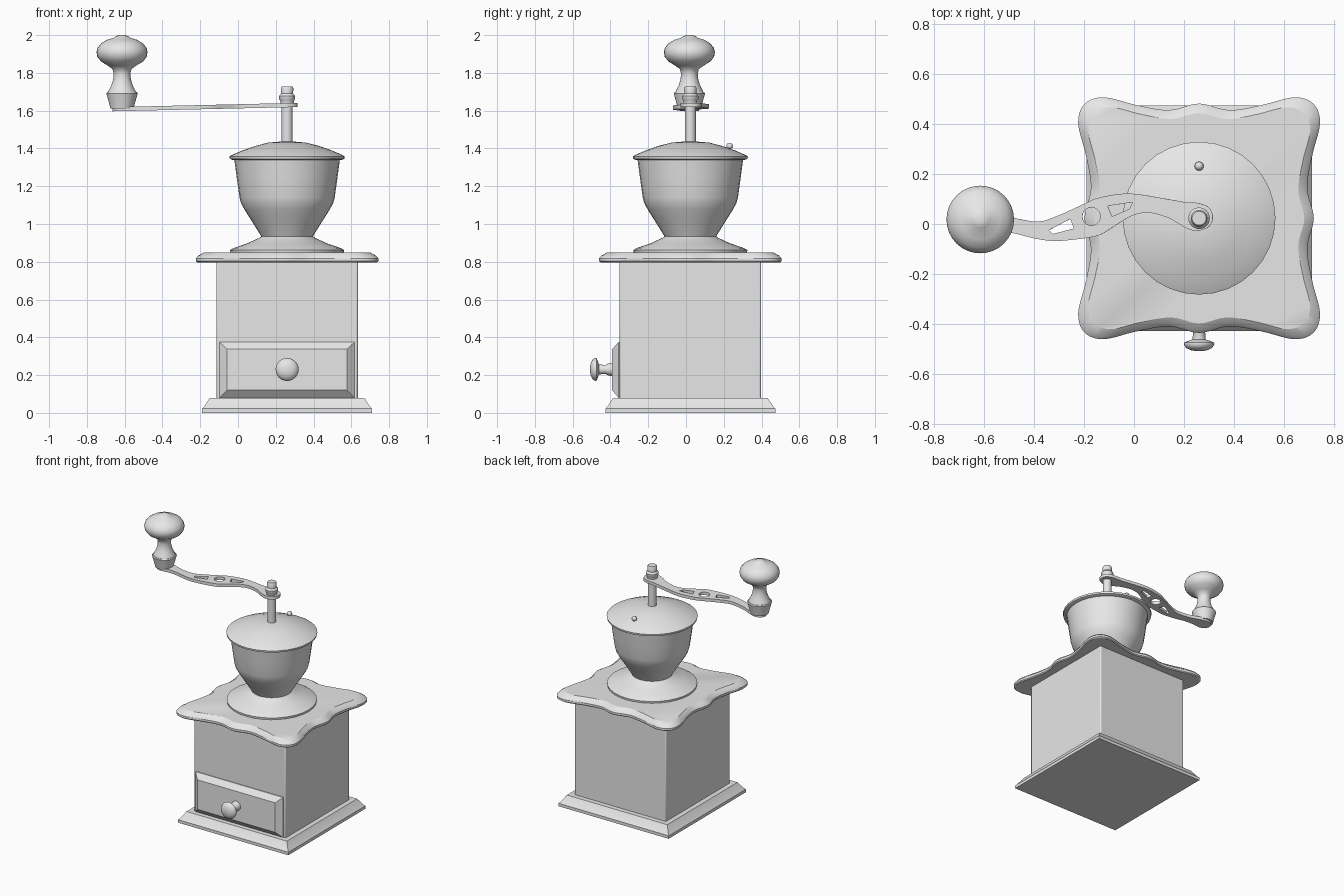
import bpy, bmesh, math
from mathutils import Vector

if "Cube" in bpy.data.objects:
    bpy.data.objects.remove(bpy.data.objects["Cube"], do_unlink=True)

CX, CY = 0.26, 0.023          # axis of the body
HX, HY = -0.614, 0.018        # axis of the crank handle

grey = bpy.data.materials.new("light_grey")
grey.use_nodes = True
grey.diffuse_color = (0.8, 0.8, 0.8, 1)
grey.node_tree.nodes["Principled BSDF"].inputs["Base Color"].default_value = (0.8, 0.8, 0.8, 1)


def finish(name, mesh, loc, rot=(0, 0, 0), angle=32):
    mesh.name = name
    mesh.materials.clear()
    mesh.materials.append(grey)
    mesh.shade_smooth()
    mesh.set_sharp_from_angle(angle=math.radians(angle))
    ob = bpy.data.objects.new(name, mesh)
    ob.location, ob.rotation_euler = loc, rot
    bpy.context.scene.collection.objects.link(ob)
    return ob


def loft(name, outline, profile, loc=(CX, CY, 0), rot=(0, 0, 0), angle=32):
    """Stack scaled copies of an outline; profile holds (scale, height)."""
    bm = bmesh.new()
    rings = [[bm.verts.new((x * s, y * s, z)) for x, y in outline] for s, z in profile]
    n = len(outline)
    for a, b in zip(rings, rings[1:]):
        for i in range(n):
            j = (i + 1) % n
            bm.faces.new((a[i], a[j], b[j], b[i]))
    bm.faces.new(rings[0][::-1])
    bm.faces.new(rings[-1])
    bmesh.ops.recalc_face_normals(bm, faces=bm.faces)
    mesh = bpy.data.meshes.new(name)
    bm.to_mesh(mesh)
    bm.free()
    return finish(name, mesh, loc, rot, angle)


def circle(n, r=1, cx=0, cy=0):
    return [(cx + r * math.cos(math.tau * i / n), cy + r * math.sin(math.tau * i / n)) for i in range(n)]


def smooth_loop(pts, steps):
    """Closed Catmull-Rom loop through the points."""
    p, out = [Vector(q) for q in pts], []
    for i in range(len(p)):
        a, b, c, d = (p[(i + k) % len(p)] for k in (-1, 0, 1, 2))
        for s in range(steps):
            t = s / steps
            out.append(0.5 * (2 * b + (c - a) * t + (2 * a - 5 * b + 4 * c - d) * t**2
                              + (3 * b - a - 3 * c + d) * t**3))
    return [tuple(q) for q in out]


square = [(-1, -1), (1, -1), (1, 1), (-1, 1)]
round24, round32 = circle(24), circle(32)

# Foot plate and box
loft("base_plate", square, [(0.45, 0), (0.45, 0.022), (0.438, 0.035), (0.41, 0.078)], angle=15)
body = loft("box_body", square, [(0.374, 0.07), (0.374, 0.81)])
bevel = body.modifiers.new("soft_edges", "BEVEL")
bevel.width, bevel.segments = 0.008, 2

# Wavy top plate: one scalloped side turned four times
side = [(-0.38, 0.483), (-0.25, 0.452), (-0.12, 0.432), (0, 0.458),
        (0.12, 0.432), (0.25, 0.452), (0.38, 0.483), (0.457, 0.457)]
scallop = []
for turn in range(4):
    scallop += side
    side = [(y, -x) for x, y in side]
loft("top_plate", smooth_loop(scallop, 5),
     [(0.985, 0.797), (1, 0.803), (1, 0.818), (0.975, 0.832), (0.917, 0.848)], angle=24)

# Drawer front: raised panel with sloped borders
bm = bmesh.new()
rings = []
for x, y, lo, hi in ((0.357, -0.34, 0.08, 0.375), (0.357, -0.357, 0.08, 0.375), (0.318, -0.391, 0.12, 0.338)):
    rings.append([bm.verts.new((CX + a * x, y, z)) for a, z in ((-1, lo), (1, lo), (1, hi), (-1, hi))])
for a, b in zip(rings, rings[1:]):
    for i in range(4):
        j = (i + 1) % 4
        bm.faces.new((a[i], a[j], b[j], b[i]))
bm.faces.new(rings[-1])
bm.faces.new(rings[0][::-1])
bmesh.ops.recalc_face_normals(bm, faces=bm.faces)
drawer = bpy.data.meshes.new("drawer_front")
bm.to_mesh(drawer)
bm.free()
finish("drawer_front", drawer, (0, 0, 0), angle=15)

# Drawer knob, turned to point forward
loft("drawer_knob", round24,
     [(0.035, 0), (0.032, 0.02), (0.024, 0.035), (0.026, 0.07), (0.045, 0.076), (0.06, 0.083),
      (0.061, 0.09), (0.052, 0.104), (0.033, 0.113), (0.012, 0.117)],
     (CX, -0.391, 0.23), (math.pi / 2, 0, 0), 50)

# Hopper: flared skirt, bowl and lid
loft("hopper_skirt", round32,
     [(0.3, 0.845), (0.302, 0.862), (0.285, 0.872), (0.21, 0.898), (0.145, 0.928), (0.13, 0.94)])
loft("hopper_bowl", round32,
     [(0.13, 0.92), (0.14, 0.94), (0.19, 1.02), (0.225, 1.075), (0.244, 1.11), (0.252, 1.14),
      (0.266, 1.24), (0.28, 1.345)], angle=40)
loft("hopper_lid", round32,
     [(0.285, 1.338), (0.303, 1.345), (0.305, 1.358), (0.291, 1.366), (0.24, 1.388),
      (0.17, 1.413), (0.1, 1.431), (0.04, 1.436)])
loft("lid_pin", circle(16),
     [(0.009, 1.37), (0.008, 1.4), (0.016, 1.404), (0.018, 1.413), (0.013, 1.425), (0.004, 1.43)],
     (CX, 0.231, 0), angle=60)

# Shaft and nut
loft("shaft", round24, [(0.029, 1.42), (0.029, 1.65)])
loft("shaft_nut", round24,
     [(0.036, 1.635), (0.036, 1.652), (0.042, 1.66), (0.043, 1.677), (0.032, 1.69),
      (0.033, 1.72), (0.028, 1.729)], angle=40)

# Crank arm: filled outline with three holes, given thickness and a slight tilt
arm_outline = [(0.3, 0.065), (0.26, 0.083), (0.2, 0.088), (0.12, 0.102), (-0.02, 0.122), (-0.14, 0.105),
               (-0.2, 0.08), (-0.3, 0.035), (-0.38, 0.01), (-0.48, 0.025), (-0.56, 0.055),
               (-0.614, 0.068), (-0.65, 0.053), (-0.664, 0.018), (-0.65, -0.017), (-0.614, -0.032),
               (-0.54, -0.03), (-0.48, -0.037), (-0.4, -0.057), (-0.32, -0.068), (-0.22, -0.06),
               (-0.14, -0.045), (-0.08, -0.01), (-0.01, 0.032), (0.06, 0.045), (0.14, 0.023),
               (0.2, -0.012), (0.25, -0.028), (0.3, -0.01), (0.315, 0.028)]
holes = [circle(20, 0.036, -0.17, 0.03),
         [(-0.34, -0.025), (-0.255, 0.02), (-0.24, -0.018), (-0.325, -0.04)],
         [(-0.105, 0.072), (-0.005, 0.087), (-0.018, 0.06), (-0.088, 0.03)]]
curve = bpy.data.curves.new("crank_outline", "CURVE")
curve.dimensions, curve.fill_mode, curve.extrude = "2D", "BOTH", 0.011
for pts in [smooth_loop(arm_outline, 4)] + holes:
    spline = curve.splines.new("POLY")
    spline.points.add(len(pts) - 1)
    for point, (x, y) in zip(spline.points, pts):
        point.co = (x, y, 0, 1)
    spline.use_cyclic_u = True
helper = bpy.data.objects.new("crank_outline", curve)
bpy.context.scene.collection.objects.link(helper)
bpy.context.view_layer.update()
arm = bpy.data.meshes.new_from_object(helper.evaluated_get(bpy.context.evaluated_depsgraph_get()))
bpy.data.objects.remove(helper, do_unlink=True)
bm = bmesh.new()
bm.from_mesh(arm)
bmesh.ops.remove_doubles(bm, verts=bm.verts, dist=0.0002)
bmesh.ops.recalc_face_normals(bm, faces=bm.faces)
bm.to_mesh(arm)
bm.free()
finish("crank_arm", arm, (0, 0, 1.623), (0, -0.023, 0))

# Turned crank handle: flared ferrule, then neck and bulb
loft("handle_ferrule", round32, [(0.062, 1.612), (0.066, 1.63), (0.083, 1.692), (0.078, 1.698)], (HX, HY, 0))
loft("handle_grip", round32,
     [(0.077, 1.69), (0.07, 1.708), (0.056, 1.735), (0.047, 1.765), (0.044, 1.795), (0.05, 1.82),
      (0.075, 1.838), (0.112, 1.861), (0.131, 1.886), (0.135, 1.91), (0.13, 1.932), (0.112, 1.955),
      (0.08, 1.975), (0.045, 1.985), (0.034, 1.994), (0.015, 2.0)], (HX, HY, 0), angle=50)
